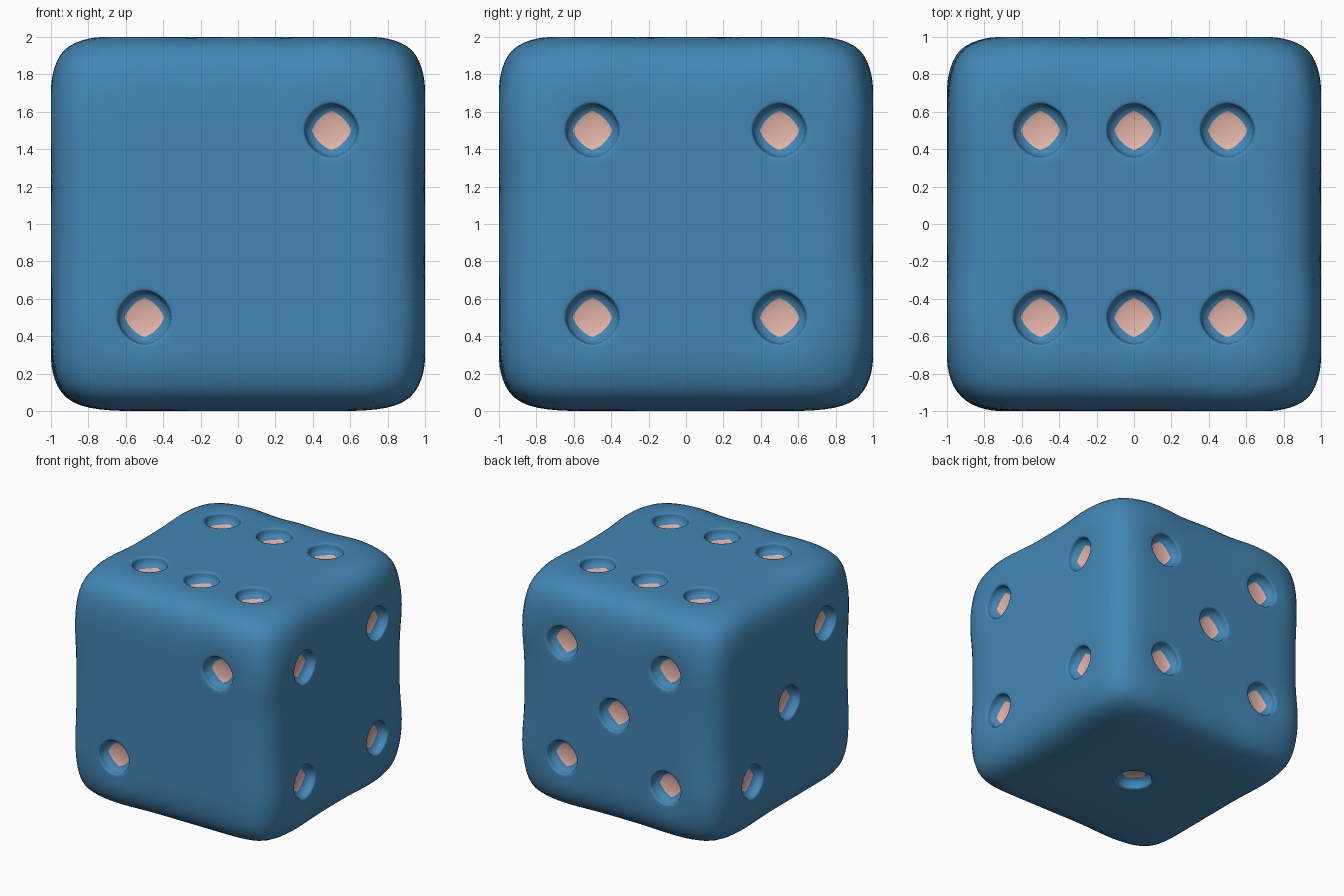
import bpy, bmesh
from mathutils import Vector

if "Cube" in bpy.data.objects:
    bpy.data.objects.remove(bpy.data.objects["Cube"])

RIM, WALL, DEPTH = 0.235, 0.21, 0.10


def material(name, rgb):
    m = bpy.data.materials.new(name)
    m.diffuse_color = (*rgb, 1.0)
    m.use_nodes = True
    m.node_tree.nodes["Principled BSDF"].inputs["Base Color"].default_value = m.diffuse_color
    return m


blue = material("blue_body", (0.056, 0.24, 0.46))
pink = material("pink_pip", (0.78, 0.46, 0.40))

# Cube cage with a 4 x 4 grid on each side
bm = bmesh.new()
bmesh.ops.create_cube(bm, size=2)
bmesh.ops.subdivide_edges(bm, edges=bm.edges[:], cuts=3, use_grid_fill=True)

# Pip centres for each side, paired with the outward direction
h = 0.5
square = [(a, b) for a in (-h, h) for b in (-h, h)]
pips = []
pips += [(Vector((x, -1, z)), Vector((0, -1, 0))) for x, z in ((h, h), (-h, -h))]
pips += [(Vector((x, 1, z)), Vector((0, 1, 0))) for x, z in square + [(0, 0)]]
pips += [(Vector((1, y, z)), Vector((1, 0, 0))) for y, z in square]
pips += [(Vector((-1, y, z)), Vector((-1, 0, 0))) for y, z in ((-h, h), (0, 0), (h, -h))]
pips += [(Vector((x, y, 1)), Vector((0, 0, 1))) for x in (-h, 0, h) for y in (-h, h)]
pips += [(Vector((0, 0, -1)), Vector((0, 0, -1)))]

# Open each pip's grid point into a diamond face
for c, n in pips:
    v = min(bm.verts, key=lambda p: (p.co - c).length)
    bmesh.ops.bevel(bm, geom=[v], offset=0.2, offset_type='OFFSET', segments=1,
                    profile=0.5, affect='VERTICES', clamp_overlap=False)


def place(face, c, radius):
    for v in face.verts:
        v.co = c + (v.co - c).normalized() * radius


# Rim, then wall, then a coloured floor
for c, n in pips:
    face = min(bm.faces, key=lambda f: (f.calc_center_median() - c).length)
    place(face, c, RIM)
    face = bmesh.ops.extrude_discrete_faces(bm, faces=[face])["faces"][0]
    place(face, c, WALL)
    face = bmesh.ops.extrude_discrete_faces(bm, faces=[face])["faces"][0]
    for v in face.verts:
        v.co -= n * DEPTH
    face.material_index = 1

bmesh.ops.translate(bm, verts=bm.verts[:], vec=(0, 0, 1))
bmesh.ops.recalc_face_normals(bm, faces=bm.faces[:])
for f in bm.faces:
    f.smooth = True

# Rounded die body
mesh = bpy.data.meshes.new("die_body")
bm.to_mesh(mesh)
bm.free()
mesh.materials.append(blue)
mesh.materials.append(pink)
die = bpy.data.objects.new("die_body", mesh)
bpy.context.collection.objects.link(die)
sub = die.modifiers.new("rounding", 'SUBSURF')
sub.levels = sub.render_levels = 3
